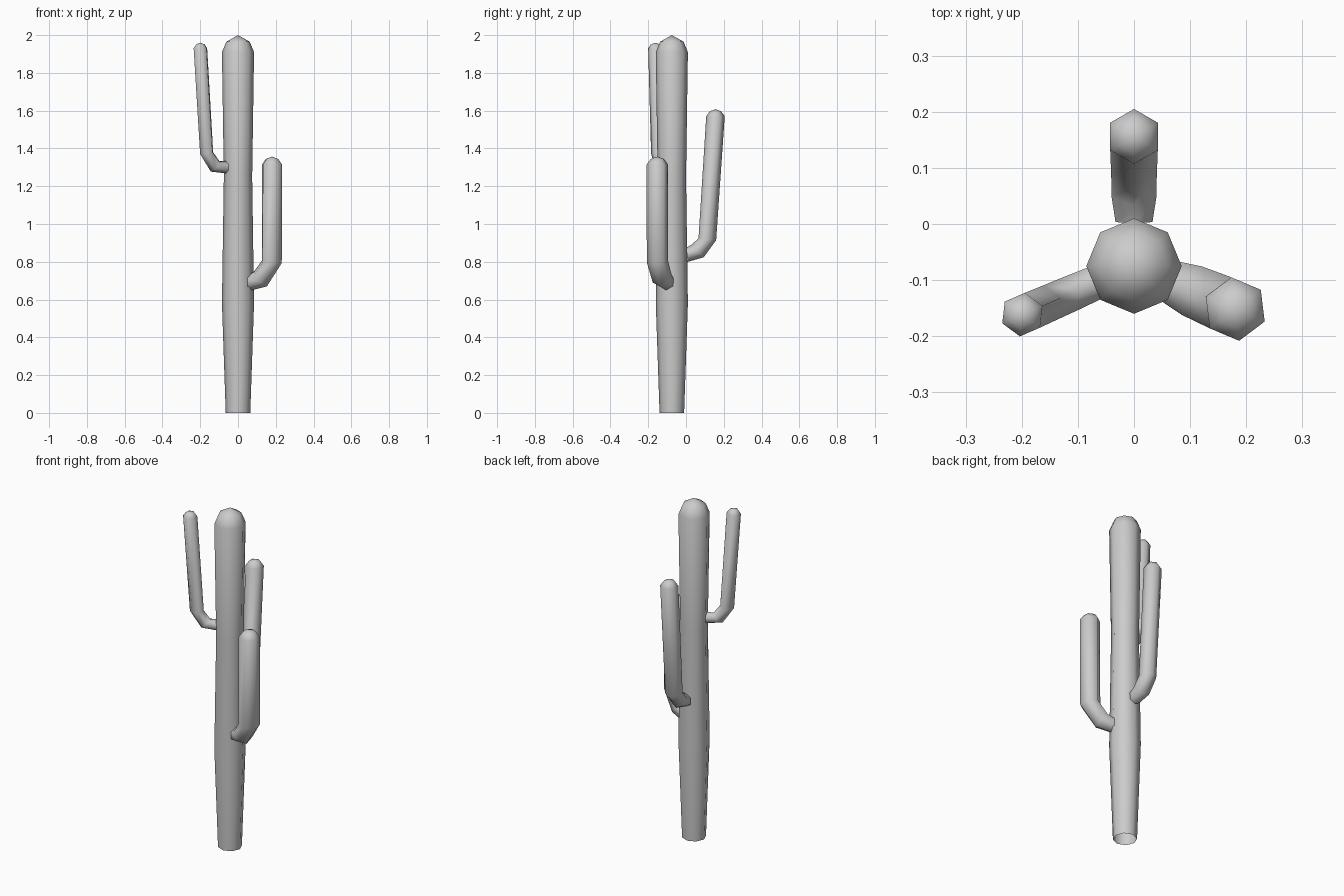
import bpy, bmesh
from math import cos, sin, pi, radians
from mathutils import Vector

if "Cube" in bpy.data.objects:
    bpy.data.objects.remove(bpy.data.objects["Cube"])

CENTRE = Vector((0, -0.075, 0))


def tube(name, heading, sides, stations, tip):
    """Loft rings (reach, z, radius, tilt) along a heading, closed by a tip; root stays open."""
    a = radians(heading)
    out = Vector((cos(a), sin(a), 0))
    side = Vector((-sin(a), cos(a), 0))
    up = Vector((0, 0, 1))
    bm = bmesh.new()
    rings = []
    for reach, z, r, tilt in stations:
        t = radians(tilt)  # path direction: 0 = outward, 90 = upward
        normal = out * sin(t) - up * cos(t)
        c = CENTRE + out * reach + up * z
        rings.append([bm.verts.new(c + normal * r * cos(2 * pi * i / sides)
                                   + side * r * sin(2 * pi * i / sides))
                      for i in range(sides)])
    top = bm.verts.new(CENTRE + out * tip[0] + up * tip[1])
    for i in range(sides):
        j = (i + 1) % sides
        for lo, hi in zip(rings, rings[1:]):
            bm.faces.new((lo[i], lo[j], hi[j], hi[i]))
        bm.faces.new((rings[-1][i], rings[-1][j], top))
    mesh = bpy.data.meshes.new(name)
    bm.to_mesh(mesh)
    bm.free()
    for p in mesh.polygons:
        p.use_smooth = True
    obj = bpy.data.objects.new(name, mesh)
    bpy.context.collection.objects.link(obj)
    return obj


# Trunk: eight-sided column, slightly waisted, rounded top
tube("trunk", 0, 8, [(0, 0, 0.065, 90), (0, 0.58, 0.085, 90), (0, 1.25, 0.075, 90),
                     (0, 1.91, 0.085, 90), (0, 1.965, 0.062, 90)], (0, 2.0))


def arm(name, heading, root, bend, elbow, shoulder, tip_z):
    """Six-sided arm: out of the trunk, round the elbow, then up to a rounded tip."""
    s, z, r = shoulder
    tube(name, heading, 6,
         [(*root, 5), (*bend, 42), (*elbow, 83), (*shoulder, 90),
          (s, z + (tip_z - z) * 0.7, r * 0.62, 90)], (s, tip_z))


# Three arms spread around the trunk
arm("right_arm", -23, (0.065, 0.69, 0.043), (0.13, 0.71, 0.054),
    (0.195, 0.80, 0.057), (0.196, 1.315, 0.057), 1.357)
arm("back_arm", 90, (0.08, 0.837, 0.038), (0.138, 0.858, 0.046),
    (0.188, 0.92, 0.047), (0.231, 1.57, 0.049), 1.608)
arm("left_arm", 203.5, (0.05, 1.30, 0.034), (0.132, 1.305, 0.037),
    (0.181, 1.375, 0.038), (0.217, 1.93, 0.039), 1.96)
